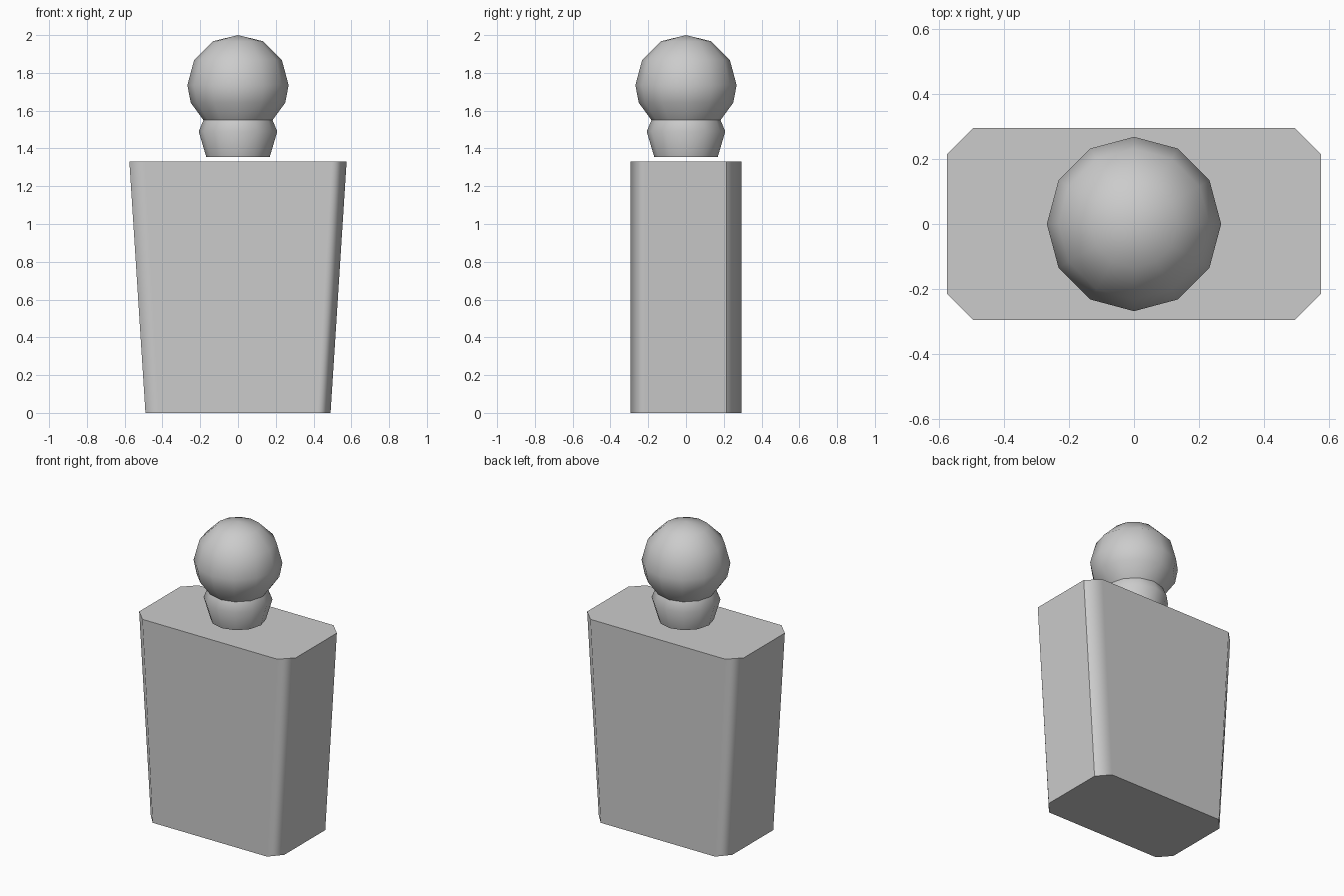
import bpy, bmesh, math

cube = bpy.data.objects.get("Cube")
if cube:
    bpy.data.objects.remove(cube, do_unlink=True)

grey = bpy.data.materials.new("plain_grey")
grey.use_nodes = True
GREY = (0.6, 0.6, 0.6, 1)
grey.diffuse_color = GREY
grey.node_tree.nodes["Principled BSDF"].inputs["Base Color"].default_value = GREY


def finish(name, bm):
    """Turn a bmesh into a smooth-shaded object with sharp rims."""
    bmesh.ops.recalc_face_normals(bm, faces=bm.faces)
    mesh = bpy.data.meshes.new(name)
    bm.to_mesh(mesh)
    bm.free()
    mesh.materials.append(grey)
    obj = bpy.data.objects.new(name, mesh)
    bpy.context.collection.objects.link(obj)
    bpy.ops.object.select_all(action="DESELECT")
    obj.select_set(True)
    bpy.context.view_layer.objects.active = obj
    bpy.ops.object.shade_smooth_by_angle(angle=math.radians(50))
    return obj


def loft(bm, rings):
    """Skin a list of equal-sized vertex rings."""
    for low, high in zip(rings, rings[1:]):
        for i in range(len(low)):
            j = (i + 1) % len(low)
            bm.faces.new((low[i], low[j], high[j], high[i]))


def lathe_rings(bm, profile, sides=12):
    step = math.tau / sides
    return [[bm.verts.new((r * math.cos(i * step), r * math.sin(i * step), z))
             for i in range(sides)] for r, z in profile]


# Body: tapered slab with chamfered upright corners
def slab_ring(bm, half_x, half_y, cut_x, cut_y, z):
    ring = []
    for sx, sy in ((1, 1), (-1, 1), (-1, -1), (1, -1)):
        side = (sx * half_x, sy * (half_y - cut_y), z)
        face = (sx * (half_x - cut_x), sy * half_y, z)
        ring += [side, face] if sx * sy > 0 else [face, side]
    return [bm.verts.new(co) for co in ring]


bm = bmesh.new()
rings = [slab_ring(bm, 0.49, 0.295, 0.07, 0.08, 0),
         slab_ring(bm, 0.575, 0.295, 0.08, 0.08, 1.33)]
loft(bm, rings)
bm.faces.new(rings[0])
bm.faces.new(rings[1])
body = finish("body", bm)

# Two opposite corners have a hard seam beside the chamfer
for edge in body.data.edges:
    a, b = (body.data.vertices[i].co for i in edge.vertices)
    upright = abs(a.z - b.z) > 1
    if upright and a.x * a.y > 0 and abs(a.y) < 0.25:
        edge.use_edge_sharp = True
weighted = body.modifiers.new("flat_sides", "WEIGHTED_NORMAL")
weighted.keep_sharp = True
weighted.weight = 100

# Neck: flared collar, with the head resting on its rim
bm = bmesh.new()
rings = lathe_rings(bm, [(0.168, 1.355), (0.208, 1.49), (0.183, 1.55)])
loft(bm, rings)
bm.faces.new(rings[0])

# Head: round above the middle, tucked in to the collar below
R, MID = 0.268, 1.735
arc = [(R * math.cos(math.radians(t)), MID + R * math.sin(math.radians(t)))
       for t in (0, 30, 60)]
head_rings = lathe_rings(bm, [(0.25, 1.642)] + arc)
loft(bm, [rings[-1]] + head_rings)
pole = bm.verts.new((0, 0, 2))
top = head_rings[-1]
for i, v in enumerate(top):
    bm.faces.new((v, top[(i + 1) % len(top)], pole))
finish("head_and_neck", bm)
